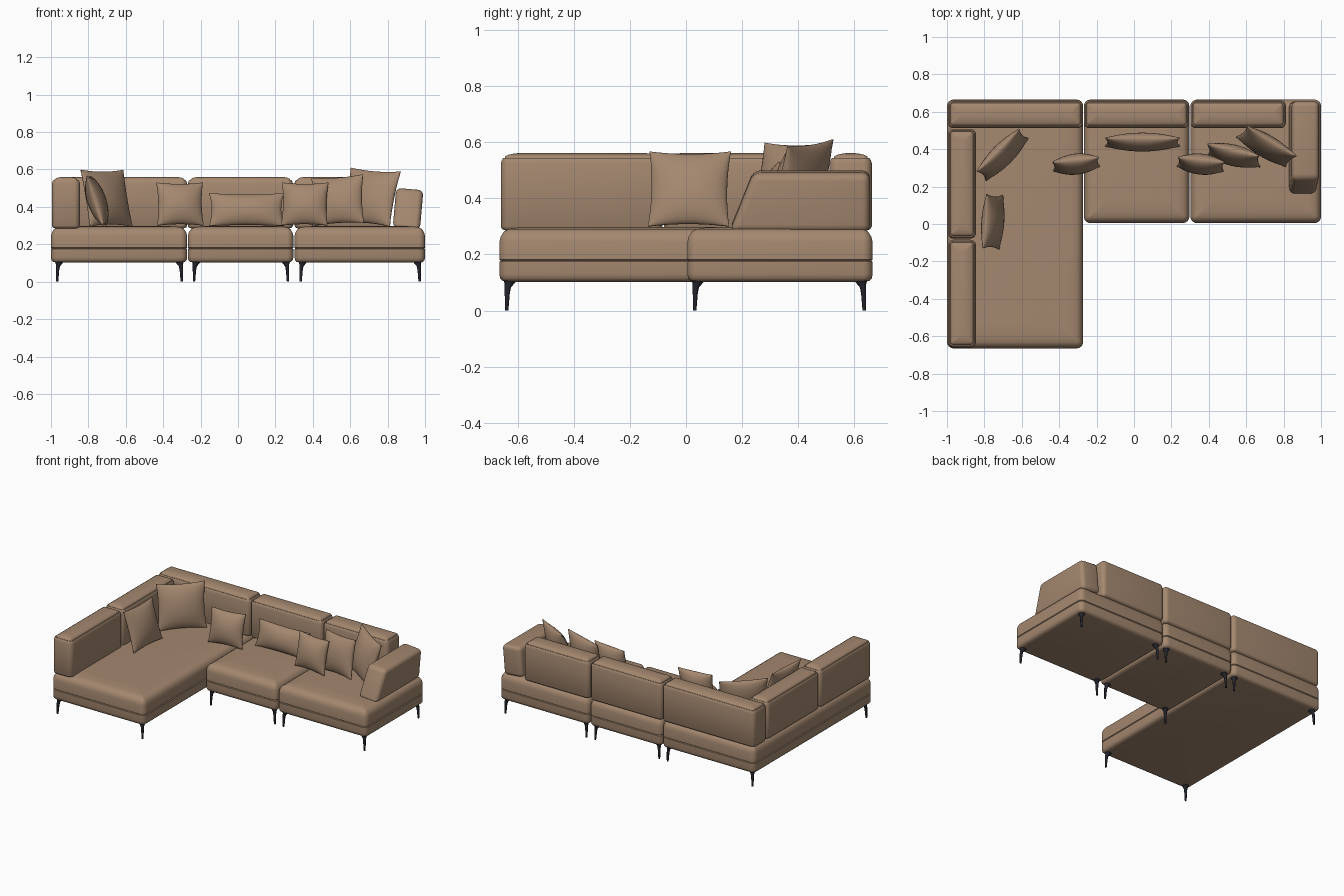
import bpy, bmesh, math
from mathutils import Matrix, Vector

cube = bpy.data.objects.get("Cube")
if cube:
    bpy.data.objects.remove(cube, do_unlink=True)


def material(name, color, roughness):
    m = bpy.data.materials.new(name)
    m.use_nodes = True
    m.diffuse_color = color
    bsdf = m.node_tree.nodes["Principled BSDF"]
    bsdf.inputs["Base Color"].default_value = color
    bsdf.inputs["Roughness"].default_value = roughness
    return m


FABRIC = material("tan fabric", (0.37, 0.245, 0.16, 1), 0.85)
METAL = material("black metal", (0.017, 0.017, 0.026, 1), 0.4)


def finish(bm, name, mat, angle=50):
    bmesh.ops.recalc_face_normals(bm, faces=bm.faces)
    mesh = bpy.data.meshes.new(name)
    bm.to_mesh(mesh)
    bm.free()
    mesh.materials.append(mat)
    obj = bpy.data.objects.new(name, mesh)
    bpy.context.collection.objects.link(obj)
    bpy.ops.object.select_all(action="DESELECT")
    obj.select_set(True)
    bpy.context.view_layer.objects.active = obj
    bpy.ops.object.shade_smooth_by_angle(angle=math.radians(angle))
    return obj


def loft(name, rings, mat):
    """Skin a stack of equal-length point rings and cap both ends."""
    bm = bmesh.new()
    loops = [[bm.verts.new(p) for p in ring] for ring in rings]
    for a, b in zip(loops, loops[1:]):
        for i in range(len(a)):
            j = (i + 1) % len(a)
            bm.faces.new((a[i], a[j], b[j], b[i]))
    bm.faces.new(loops[0])
    bm.faces.new(loops[-1])
    return finish(bm, name, mat)


def rounded_rect(x0, x1, y0, y1, inset, radius, z):
    r = max(radius - inset, 0.006)
    cx, cy = (x0 + x1) / 2, (y0 + y1) / 2
    hx, hy = (x1 - x0) / 2 - inset - r, (y1 - y0) / 2 - inset - r
    pts = []
    for k, (sx, sy) in enumerate(((1, 1), (-1, 1), (-1, -1), (1, -1))):
        for s in range(7):
            a = math.radians(90 * k + 15 * s)
            pts.append((cx + sx * hx + r * math.cos(a), cy + sy * hy + r * math.sin(a), z))
    return pts


def upholstered_block(name, box, profile, radius=0.035):
    loft(name, [rounded_rect(*box, i, radius, z) for i, z in profile], FABRIC)


# Seat modules: frame, stitched groove and soft cushion in one profile
SEAT = [(0.03, 0.102), (0.012, 0.106), (0.003, 0.115), (0, 0.13), (0, 0.174),
        (0.005, 0.178), (0, 0.182), (0, 0.245), (0.005, 0.264), (0.016, 0.281),
        (0.032, 0.290), (0.06, 0.295), (0.12, 0.298)]
MODULES = {
    "chaise": (-1, -0.272, -0.665, 0.665),
    "middle": (-0.268, 0.296, 0.005, 0.665),
    "end": (0.302, 1, 0.005, 0.665),
}
for name, box in MODULES.items():
    upholstered_block(name + "_seat", box, SEAT)

# Back cushions with a stitched seam below the top edge
BACK = [(0.02, 0.284), (0.005, 0.29), (0, 0.30), (0, 0.525), (0.004, 0.537),
        (0.008, 0.543), (0.014, 0.541), (0.016, 0.549), (0.026, 0.555),
        (0.045, 0.559), (0.06, 0.561)]
CUSHIONS = {
    "back_cushion_right": (-0.995, -0.272, 0.512, 0.662),
    "back_cushion_middle": (-0.268, 0.294, 0.512, 0.662),
    "back_cushion_left": (0.302, 0.812, 0.512, 0.662),
    "side_cushion_rear": (-0.995, -0.845, -0.078, 0.508),
    "side_cushion_front": (-0.995, -0.845, -0.66, -0.084),
}
for name, box in CUSHIONS.items():
    upholstered_block(name, box, BACK, 0.03)

# Sloped armrest, leaning outwards
bm = bmesh.new()
side = [(0.155, 0), (0.24, 0.212), (0.655, 0.212), (0.655, 0)]
face = bm.faces.new([bm.verts.new((-0.073, y, z)) for y, z in side])
grown = bmesh.ops.extrude_face_region(bm, geom=[face])
bmesh.ops.translate(bm, vec=(0.146, 0, 0),
                    verts=[v for v in grown["geom"] if isinstance(v, bmesh.types.BMVert)])
bmesh.ops.recalc_face_normals(bm, faces=bm.faces)
bmesh.ops.bevel(bm, geom=bm.edges[:], offset=0.028, segments=5, profile=0.5, affect="EDGES")
bm.transform(Matrix.Translation((0.9, 0, 0.284)) @ Matrix.Rotation(math.radians(5), 4, "Y"))
finish(bm, "armrest", FABRIC)

# Tapered legs with a flared mount, one at each module corner
LEG = [(0, 0, 0.006), (0.002, 0.06, 0.009), (0.004, 0.082, 0.011),
       (0.009, 0.094, 0.016), (0.013, 0.108, 0.024)]
for name, (x0, x1, y0, y1) in MODULES.items():
    for x, sx, xn in ((x0 + 0.033, 1, "right"), (x1 - 0.029, -1, "left")):
        for y, sy, yn in ((y0 + 0.026, 1, "front"), (y1 - 0.03, -1, "rear")):
            rings = []
            for shift, z, r in LEG:
                rings.append([(x + sx * shift + r * math.cos(math.tau * k / 12),
                               y + sy * shift + r * math.sin(math.tau * k / 12), z)
                              for k in range(12)])
            loft(f"{name}_leg_{yn}_{xn}", rings, METAL)


def pillow(name, center, size, yaw, lean=12, roll=0, n=16):
    """Puffy pillow with pointed corners and concave edges, facing -y at yaw 0."""
    w, h, t = size
    bm = bmesh.new()
    for sign in (-1, 1):
        grid = []
        for i in range(n + 1):
            row = []
            for j in range(n + 1):
                u = -math.cos(math.pi * i / n)
                v = -math.cos(math.pi * j / n)
                x = w / 2 * u * (1 - 0.07 * (1 - v * v))
                z = h / 2 * v * (1 - 0.07 * (1 - u * u))
                puff = max((1 - u * u) * (1 - v * v), 0) ** 0.6
                row.append(bm.verts.new((x, sign * (t / 2 * puff + 0.003), z)))
            grid.append(row)
        for i in range(n):
            for j in range(n):
                bm.faces.new((grid[i][j], grid[i + 1][j], grid[i + 1][j + 1], grid[i][j + 1]))
        rim = [grid[i][0] for i in range(n)] + [grid[n][j] for j in range(n)]
        rim += [grid[i][n] for i in range(n, 0, -1)] + [grid[0][j] for j in range(n, 0, -1)]
        if sign < 0:
            front = rim
    # Narrow piped edge joining the two halves
    for k in range(len(rim)):
        m = (k + 1) % len(rim)
        bm.faces.new((front[k], front[m], rim[m], rim[k]))
    turn = Matrix.Rotation(math.radians(yaw), 4, "Z")
    turn = turn @ Matrix.Rotation(math.radians(-lean), 4, "X")
    turn = turn @ Matrix.Rotation(math.radians(-roll), 4, "Y")
    bm.transform(Matrix.Translation(Vector(center)) @ turn)
    finish(bm, name, FABRIC, 60)


# Loose pillows
pillow("side_pillow", (-0.755, 0.012, 0.433), (0.29, 0.28, 0.095), 86, 18)
pillow("corner_pillow", (-0.703, 0.37, 0.447), (0.32, 0.31, 0.1), 45, 13)
pillow("small_pillow_right", (-0.31, 0.32, 0.415), (0.25, 0.235, 0.1), 6, 12)
pillow("lumbar_pillow", (0.045, 0.438, 0.385), (0.4, 0.18, 0.09), 0, 14)
pillow("small_pillow_left", (0.357, 0.32, 0.415), (0.25, 0.235, 0.1), -6, 12)
pillow("medium_pillow", (0.533, 0.367, 0.435), (0.285, 0.265, 0.1), -14, 12, 4)
pillow("large_pillow", (0.708, 0.415, 0.452), (0.31, 0.305, 0.1), -30, 15, -4)
